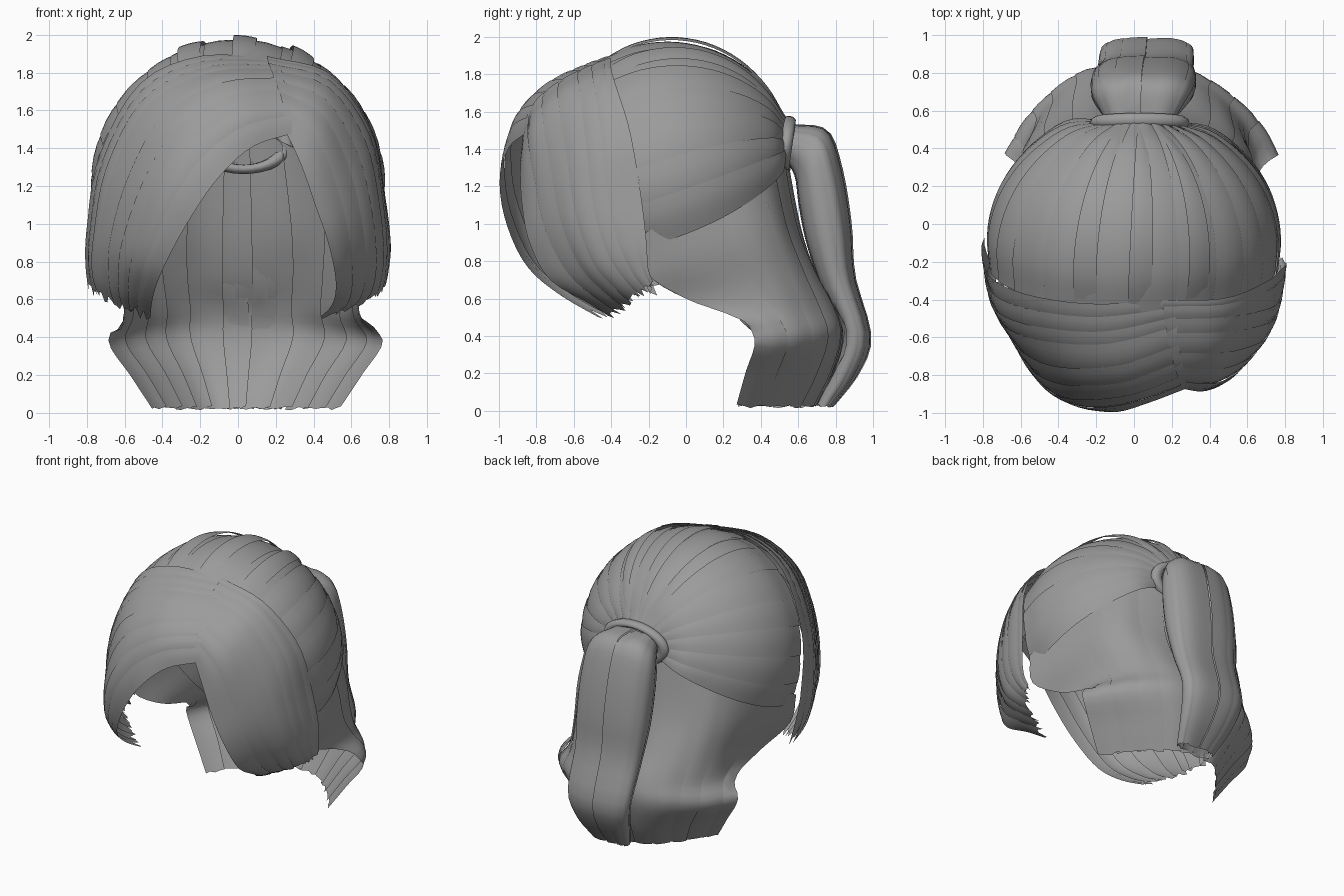
import bpy, math, random
from mathutils import Vector

if "Cube" in bpy.data.objects:
    bpy.data.objects.remove(bpy.data.objects["Cube"])
random.seed(4)

hair = bpy.data.materials.new("hair grey")
hair.diffuse_color = (0.33, 0.33, 0.33, 1)
hair.use_nodes = True
hair.node_tree.nodes["Principled BSDF"].inputs["Base Color"].default_value = hair.diffuse_color


def spline(pts, t):
    # Catmull-Rom through the points, t in 0..1
    n = len(pts) - 1
    s = min(max(t, 0), 1) * n
    i = min(int(s), n - 1)
    f = s - i
    b, c = pts[i], pts[i + 1]
    a = pts[i - 1] if i > 0 else b * 2 - c
    d = pts[i + 2] if i + 2 <= n else c * 2 - b
    return (b * 2 + (c - a) * f + (a * 2 - b * 5 + c * 4 - d) * f * f
            + (b * 3 - a - c * 3 + d) * f ** 3) * 0.5


def locks(name, strands, count, centre=(0, 0, 1.1), lift=0.01, ragged=0.04, segs=24, cols=4):
    # splits the surface spanned by the strands into overlapping locks of uneven width
    strands = [[Vector(p) for p in s] for s in strands]
    centre = Vector(centre)

    def f(u, v):
        return spline([spline(s, v) for s in strands], u)

    cuts = [0] + [(k + random.uniform(-0.25, 0.25)) / count for k in range(1, count)] + [1]
    verts, faces = [], []
    for k in range(count):
        base = len(verts)
        u0 = cuts[k]
        u1 = min(1, cuts[k + 1] + 0.35 / count)
        ends = [1 - random.random() * ragged for _ in range(cols + 1)]
        for j in range(segs + 1):
            for i in range(cols + 1):
                w = i / cols
                u, v = u0 + (u1 - u0) * w, j / segs * ends[i]
                p = f(u, v)
                e = 0.01
                n = (f(min(u + e, 1), v) - f(max(u - e, 0), v)).cross(
                    f(u, min(v + e, 1)) - f(u, max(v - e, 0)))
                if n.length > 1e-9:
                    n.normalize()
                    c = Vector((centre.x, centre.y, p.z if centre.z < 0 else centre.z))
                    if n.dot(p - c) < 0:
                        n = -n
                    p = p + n * lift * (w - 0.35 + 0.5 * math.sin(math.pi * w))
                verts.append(p)
        for j in range(segs):
            for i in range(cols):
                a = base + j * (cols + 1) + i
                faces.append((a, a + 1, a + cols + 2, a + cols + 1))
    me = bpy.data.meshes.new(name)
    me.from_pydata(verts, [], faces)
    me.materials.append(hair)
    me.shade_smooth()
    ob = bpy.data.objects.new(name, me)
    bpy.context.collection.objects.link(ob)
    return ob


# crown: locks drawn back over the skull to the hair tie
C, R = Vector((0, -0.1, 1.2)), Vector((0.77, 0.72, 0.765))


def crown_strand(deg):
    a = math.radians(deg)
    y = -0.24 - 0.22 * max(0, math.sin(a))
    s = math.sqrt(1 - ((y - C.y) / R.y) ** 2)
    d0 = Vector((math.cos(a) * s, (y - C.y) / R.y, math.sin(a) * s))
    end = Vector((0.03 + 0.17 * math.cos(a), 0.53, 1.42 + 0.14 * math.sin(a)))
    d1 = Vector([(end[i] - C[i]) / R[i] for i in range(3)]).normalized()
    out = []
    for k in range(7):
        d = d0.slerp(d1, k / 6)
        out.append(C + Vector([d[i] * R[i] for i in range(3)]))
    out[-1] = end
    return out


locks("crown_hair", [crown_strand(-26 + 232 * i / 16) for i in range(17)], 15,
      lift=0.014, ragged=0)

# loose locks arching above the crown
for i, deg in enumerate((62, 88, 112)):
    pair = [[p + (p - C).normalized() * 0.03 * math.sin(math.pi * min(1, k / 5.5))
             for k, p in enumerate(crown_strand(deg + o))] for o in (-5, 5)]
    locks("loose_crown_lock_%d" % (i + 1), pair, 1, ragged=0)

# side-swept fringe, from the front edge backwards
left = [
    [(.29, -.87, 1.48), (.08, -.95, 1.41), (-.1, -1, 1.25), (-.26, -.97, 1.02), (-.39, -.86, .78), (-.45, -.68, .62), (-.47, -.42, .47)],
    [(.27, -.8, 1.63), (0, -.9, 1.58), (-.25, -.93, 1.41), (-.42, -.9, 1.15), (-.54, -.77, .84), (-.57, -.57, .65), (-.56, -.38, .53)],
    [(.24, -.65, 1.76), (-.08, -.76, 1.73), (-.38, -.77, 1.56), (-.56, -.7, 1.25), (-.66, -.58, .92), (-.67, -.45, .7), (-.64, -.32, .56)],
    [(.22, -.5, 1.83), (-.15, -.58, 1.82), (-.48, -.56, 1.66), (-.68, -.5, 1.3), (-.75, -.42, .95), (-.76, -.33, .74), (-.72, -.25, .6)],
    [(.2, -.4, 1.87), (-.2, -.42, 1.88), (-.52, -.38, 1.73), (-.73, -.3, 1.35), (-.79, -.2, 1), (-.8, -.12, .8), (-.78, -.06, .62)]]
right = [
    [(.26, -.875, 1.48), (.34, -.89, 1.3), (.41, -.88, 1.1), (.48, -.84, .9), (.52, -.73, .7), (.5, -.52, .57), (.41, -.38, .48)],
    [(.23, -.81, 1.64), (.42, -.82, 1.5), (.53, -.78, 1.25), (.6, -.72, .97), (.62, -.6, .74), (.6, -.44, .6), (.53, -.33, .53)],
    [(.19, -.67, 1.76), (.46, -.67, 1.66), (.63, -.63, 1.38), (.71, -.58, 1.05), (.73, -.49, .8), (.71, -.37, .66), (.66, -.28, .58)],
    [(.16, -.51, 1.84), (.48, -.5, 1.75), (.69, -.46, 1.46), (.76, -.42, 1.1), (.78, -.36, .87), (.77, -.28, .72), (.75, -.2, .63)],
    [(.15, -.4, 1.88), (.48, -.39, 1.79), (.7, -.3, 1.5), (.77, -.24, 1.15), (.8, -.21, .9), (.79, -.2, .76), (.77, -.16, .66)]]
locks("left_fringe", left, 8, lift=0.012, ragged=0.07)
locks("right_fringe", right, 7, lift=0.012, ragged=0.07)

# back hair: hangs from under the crown, flicks out and curls in
half = [
    [(.74, -.22, .95), (.72, -.21, .74), (.65, 0, .6), (.66, .27, .5), (.77, .37, .38), (.66, .32, .2), (.54, .27, .02)],
    [(.57, .3, 1.25), (.6, .38, .95), (.57, .47, .7), (.56, .55, .52), (.6, .6, .38), (.49, .54, .2), (.39, .46, .02)],
    [(.25, .48, 1.42), (.3, .56, 1), (.31, .66, .75), (.3, .76, .55), (.31, .8, .4), (.24, .74, .2), (.18, .65, .02)]]
middle = [(0, .5, 1.55), (0, .6, 1), (0, .69, .72), (0, .79, .55), (0, .82, .4), (0, .77, .2), (0, .68, .02)]
mirrored = [[(-x * (1 - 0.03 * k), y, z) for k, (x, y, z) in enumerate(s)] for s in half]
locks("back_hair", half + [middle] + mirrored[::-1], 11, lift=0.014, ragged=0.015)

# ponytail: closed ring of strands between an outer and an inner profile
outer = [(.57, 1.53), (.75, 1.5), (.83, 1.3), (.88, 1), (.9, .72), (.985, .4), (.92, .2), (.78, .02)]
inner = [(.55, 1.33), (.59, 1.25), (.61, 1.1), (.65, .9), (.73, .66), (.83, .42), (.78, .2), (.7, .02)]
width = [.18, .25, .27, .27, .25, .24, .2, .14]


def tail_strand(a):
    # squarish cross-section, narrower towards the outer face
    sn, cs = [math.copysign(abs(q) ** 0.8, q) for q in (math.sin(a), math.cos(a))]
    return [(0.03 + 0.008 * k + w * sn, y1 + (y0 - y1) * (0.5 + 0.5 * cs),
             z1 + (z0 - z1) * (0.5 + 0.5 * cs))
            for k, ((y0, z0), (y1, z1), w) in enumerate(zip(outer, inner, width))]


locks("ponytail", [tail_strand(math.tau * i / 16) for i in range(17)], 10,
      centre=(0.05, 0.74, -1), lift=0.01, ragged=0.01, cols=6)

# hair tie wrapped round the ponytail root
bpy.ops.mesh.primitive_torus_add(major_segments=32, minor_segments=10, major_radius=0.185,
                                 minor_radius=0.035, location=(0.03, 0.535, 1.42),
                                 rotation=(math.radians(82), 0, 0))
tie = bpy.context.object
tie.name = "hair_tie"
tie.scale = (1.2, 0.72, 1)
tie.data.materials.append(hair)
tie.data.shade_smooth()
